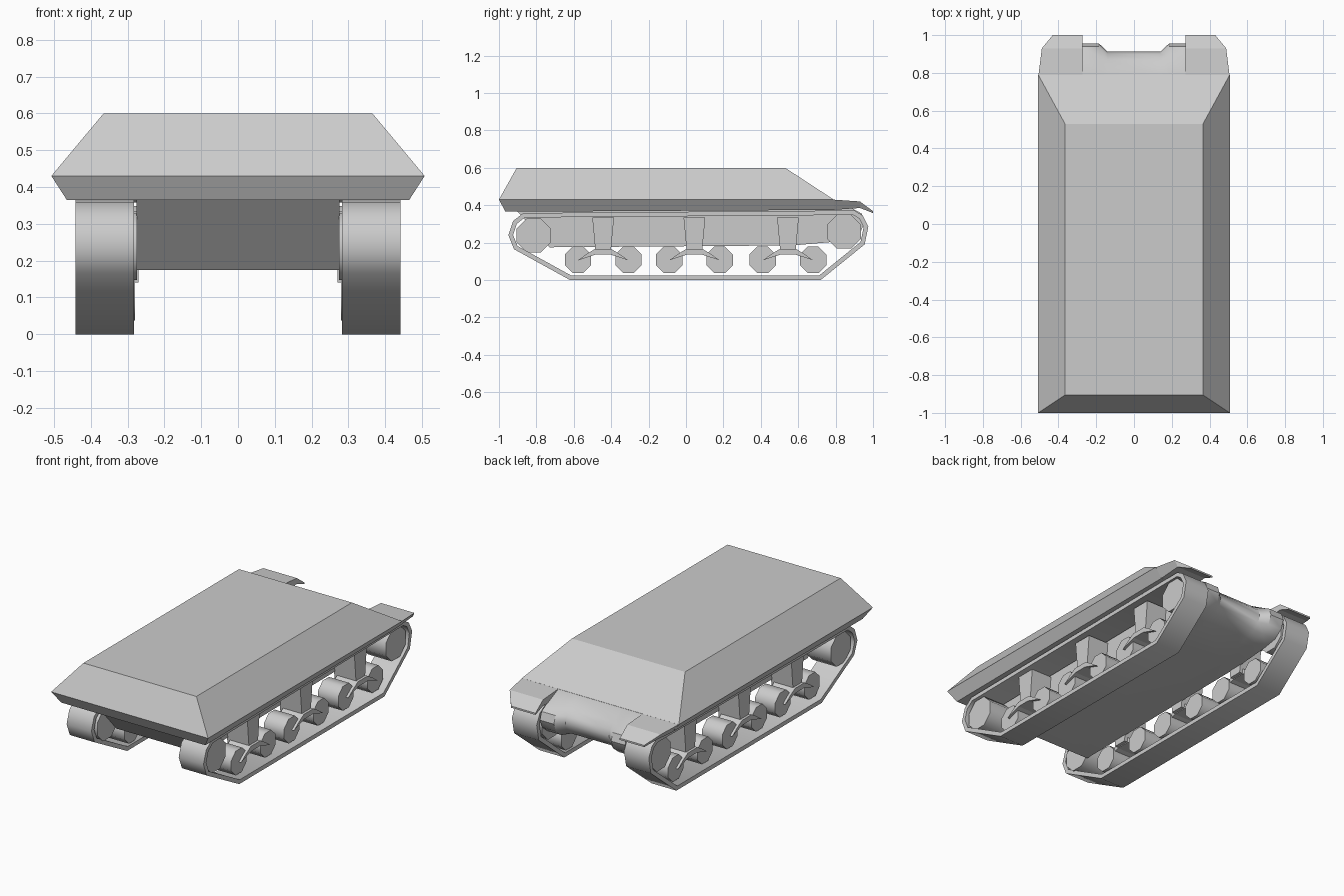
import bpy, bmesh
from math import radians, cos, sin, pi
from mathutils import Vector

if "Cube" in bpy.data.objects:
    bpy.data.objects.remove(bpy.data.objects["Cube"])


def loft(name, rings, wrap=False, smooth=0, mirror=False):
    """Skin a list of equal-length rings; cap the ends or wrap round."""
    bm = bmesh.new()
    vs = [[bm.verts.new(p) for p in r] for r in rings]
    n = len(rings[0])
    for i in range(len(vs) if wrap else len(vs) - 1):
        a, b = vs[i], vs[(i + 1) % len(vs)]
        for j in range(n):
            k = (j + 1) % n
            bm.faces.new((a[j], a[k], b[k], b[j]))
    if not wrap:
        bm.faces.new(vs[0])
        bm.faces.new(vs[-1])
    bmesh.ops.recalc_face_normals(bm, faces=bm.faces)
    me = bpy.data.meshes.new(name)
    bm.to_mesh(me)
    bm.free()
    ob = bpy.data.objects.new(name, me)
    bpy.context.collection.objects.link(ob)
    if smooth:
        bpy.ops.object.select_all(action='DESELECT')
        bpy.context.view_layer.objects.active = ob
        ob.select_set(True)
        bpy.ops.object.shade_smooth_by_angle(angle=radians(smooth))
    if mirror:
        m = ob.modifiers.new("mirror", 'MIRROR')
        m.use_bisect_axis[0] = False
        m.use_mirror_merge = False
    return ob


def at_x(profile, x):
    return [(x, y, z) for y, z in profile]


def prism(name, profile, x0, x1, **kw):
    return loft(name, [at_x(profile, x0), at_x(profile, x1)], **kw)


def wheel(name, y, z, r, x0, x1):
    pts = [(y + r * cos(pi / 8 + i * pi / 4), z + r * sin(pi / 8 + i * pi / 4)) for i in range(8)]
    return prism(name, pts, x0, x1, smooth=50, mirror=True)


def rect(w, y0, y1, z0, z1):
    return [(-w, y0, z0), (w, y0, z0), (w, y1, z1), (-w, y1, z1)]


# Upper hull: sloped casemate with undercut lower band
loft("upper_hull", [rect(0.465, -0.965, 0.79, 0.365, 0.375),
                    rect(0.507, -1.0, 0.79, 0.43, 0.43),
                    rect(0.365, -0.905, 0.53, 0.60, 0.60)])

# Lower hull with rounded nose, swelling at the final drives
base = [(-0.90, 0.385), (-0.90, 0.365), (-0.73, 0.175), (0.57, 0.185)]
slim = [(0.80, 0.215), (0.865, 0.235), (0.90, 0.27), (0.912, 0.31), (0.90, 0.348), (0.87, 0.378)]
wide = [(0.80, 0.205), (0.885, 0.22), (0.935, 0.26), (0.955, 0.31), (0.94, 0.355), (0.885, 0.385)]
sections = [(-0.275, wide), (-0.185, wide), (-0.14, slim), (0.14, slim), (0.185, wide), (0.275, wide)]
loft("lower_hull", [at_x(base + s + [(0.79, 0.429)], x) for x, s in sections], smooth=40)

# Front fenders, tapering outward edge
fender = [(0.785, 0.506, 0.43, 0.465, 0.375),
          (0.93, 0.488, 0.42, 0.465, 0.385),
          (1.0, 0.43, 0.368, 0.43, 0.358)]
loft("front_fender", [[(0.272, y, zt), (xt, y, zt), (xb, y, zb), (0.272, y, zb)]
                      for y, xt, zt, xb, zb in fender], mirror=True)

# Tracks: closed band made from an outline and its inward offset
outer = [(-0.62, 0.0), (0.72, 0.0), (0.955, 0.19), (0.975, 0.285), (0.945, 0.345), (0.90, 0.372),
         (-0.87, 0.358), (-0.925, 0.315), (-0.95, 0.24), (-0.92, 0.165)]


def inset(poly, d):
    out = []
    for i, p in enumerate(poly):
        p = Vector(p)
        a = (p - Vector(poly[i - 1])).normalized()
        b = (Vector(poly[(i + 1) % len(poly)]) - p).normalized()
        n1, n2 = Vector((-a.y, a.x)), Vector((-b.y, b.x))
        out.append(tuple(p + (n1 + n2) * d / (1 + n1.dot(n2))))
    return out


inner = inset(outer, 0.024)
loft("track", [at_x(outer, 0.282), at_x(outer, 0.442), at_x(inner, 0.442), at_x(inner, 0.282)],
     wrap=True, smooth=55, mirror=True)

# End wheels
wheel("rear_idler", -0.815, 0.238, 0.098, 0.274, 0.428)
wheel("drive_sprocket", 0.845, 0.258, 0.098, 0.274, 0.428)

# Bogies: bracket, rocker arm and a pair of road wheels each
for i, c in enumerate((-0.443, 0.045, 0.545)):
    prism(f"bogie_bracket_{i}", [(c - 0.058, 0.335), (c - 0.04, 0.14), (c + 0.04, 0.14), (c + 0.058, 0.335)],
          0.27, 0.41, mirror=True)
    half = [(0.135, 0.105), (0.09, 0.138), (0.045, 0.165)]
    under = [(0.04, 0.136), (0.09, 0.12)]
    arm = [(c - d, z) for d, z in half] + [(c + d, z) for d, z in half[::-1]]
    arm += [(c + d, z) for d, z in under[::-1]] + [(c - d, z) for d, z in under]
    prism(f"bogie_arm_{i}", arm, 0.29, 0.425, mirror=True)
    for side, d in (("rear", -0.135), ("front", 0.135)):
        wheel(f"road_wheel_{i}_{side}", c + d, 0.108, 0.076, 0.28, 0.41)
